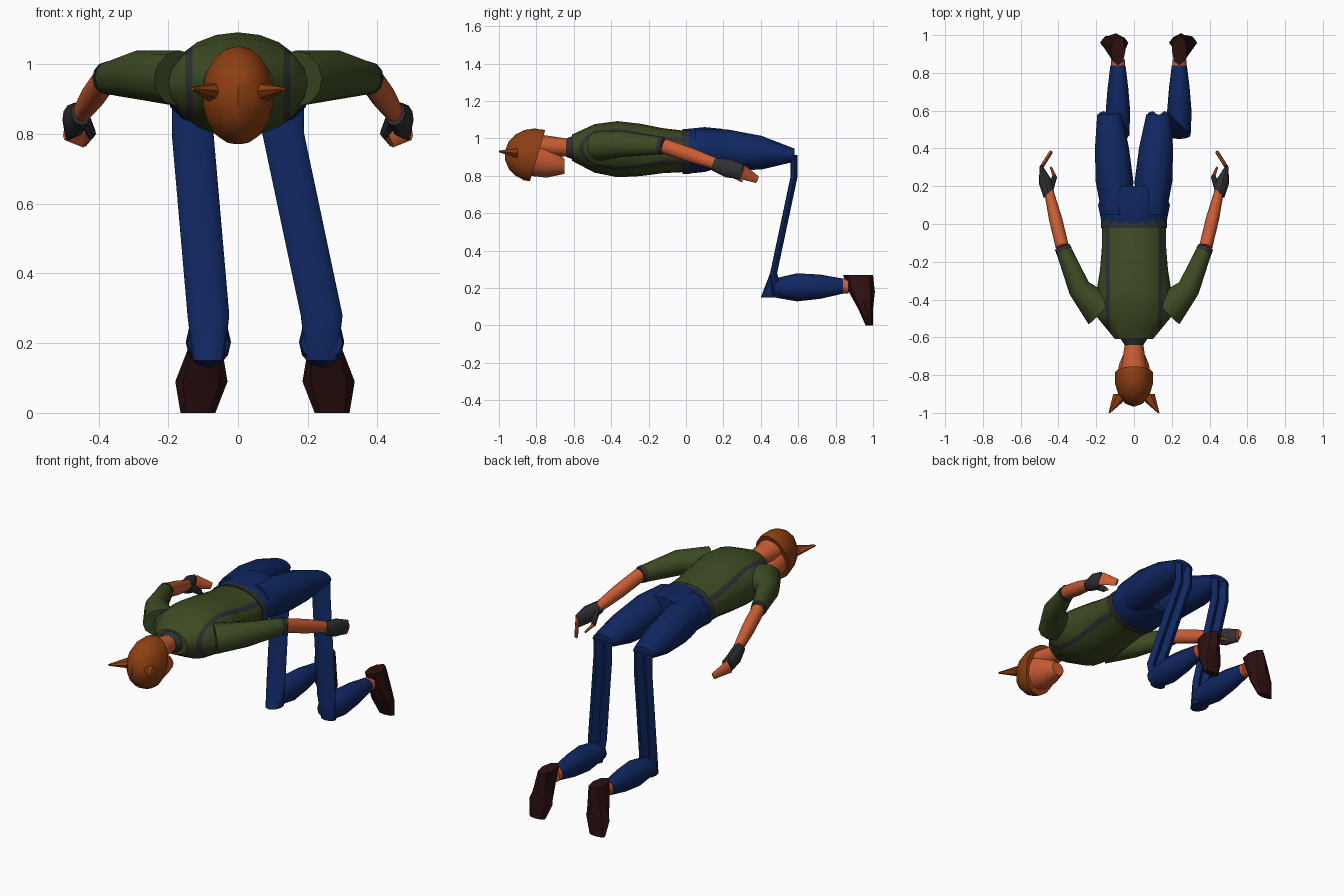
import bpy, bmesh
from math import sin, cos, pi
from mathutils import Vector, Matrix

cube = bpy.data.objects.get("Cube")
if cube:
    bpy.data.objects.remove(cube)


def material(name, *rgb):
    mat = bpy.data.materials.new(name)
    mat.use_nodes = True
    mat.diffuse_color = (*rgb, 1)
    shader = mat.node_tree.nodes["Principled BSDF"]
    shader.inputs["Base Color"].default_value = mat.diffuse_color
    return mat


green = material("shirt green", .047, .07, .017)
grey = material("trim grey", .03, .03, .035)
blue = material("trouser blue", .005, .02, .12)
skin = material("skin", .6, .11, .034)
orange = material("hair orange", .27, .05, .006)
maroon = material("shoe maroon", .027, .005, .005)
X, Y, Z = Matrix.Identity(3)


def finish(name, bm, *materials):
    """Turn a bmesh into a named object in the scene."""
    bmesh.ops.recalc_face_normals(bm, faces=bm.faces)
    mesh = bpy.data.meshes.new(name)
    bm.to_mesh(mesh)
    bm.free()
    for mat in materials:
        mesh.materials.append(mat)
    obj = bpy.data.objects.new(name, mesh)
    bpy.context.collection.objects.link(obj)


def cut(bm, point, normal, **options):
    """Slice the whole mesh along a plane and return the cut edges."""
    geometry = bm.verts[:] + bm.edges[:] + bm.faces[:]
    result = bmesh.ops.bisect_plane(bm, geom=geometry, plane_co=point,
                                    plane_no=normal, **options)
    return [item for item in result["geom_cut"] if isinstance(item, bmesh.types.BMEdge)]


def tube_mesh(joints, sizes, axis=None, up=Z, sides=12, crease=False):
    """Skin elliptical rings, evenly spaced along the joints."""
    bm = bmesh.new()
    joints = [Vector(joint) for joint in joints]
    centres = []
    for i in range(len(sizes)):
        place = i / (len(sizes) - 1) * (len(joints) - 1)
        k = min(int(place), len(joints) - 2)
        centres.append(joints[k].lerp(joints[k + 1], place - k))
    rings = []
    for i, (width, height) in enumerate(sizes):
        following = centres[min(i + 1, len(centres) - 1)]
        along = axis or (following - centres[max(i - 1, 0)]).normalized()
        across = along.cross(up).normalized()
        over = across.cross(along)
        ring = []
        for k in range(sides):
            angle = 2 * pi * k / sides
            rise = height * sin(angle)
            # A crease folds the middle of the upper side inward
            if crease and k == sides // 4:
                rise *= -.3
            ring.append(bm.verts.new(centres[i] + across * width * cos(angle) + over * rise))
        rings.append(ring)
    for a, b in zip(rings, rings[1:]):
        for k in range(sides):
            after = (k + 1) % sides
            bm.faces.new((a[k], a[after], b[after], b[k]))
    bm.faces.new(rings[0])
    bm.faces.new(rings[-1])
    return bm


def tube(name, mat, joints, sizes, **options):
    finish(name, tube_mesh(joints, sizes, **options), mat)


# Shirt body, with suspenders sliced in as coloured strips
waist = Vector((0, 0, .93))
neck_base = Vector((0, -.61, .95))
shirt = tube_mesh([neck_base, waist],
                  [(.1, .07), (.2, .13), (.2, .15), (.18, .14), (.17, .12), (.17, .11)],
                  axis=Y, sides=20)
inner, outer = .13, .15
for offset in (-outer, -inner, inner, outer):
    cut(shirt, X * offset, X)
for face in shirt.faces:
    face.material_index = int(inner < abs(face.calc_center_median().x) < outer)
finish("shirt", shirt, green, grey)
tube("collar", grey, [neck_base - Y * .03, neck_base], [(.05, .05), (.07, .06)], axis=Y)
tube("belt", grey, [waist - Y * .02, waist + Y * .02], [(.175, .12)] * 2, axis=Y, sides=20)
tube("pelvis", blue, [waist, (0, .2, .95)], [(.17, .12), (.19, .12), (.16, .1)],
     axis=Y, sides=16)

# Face looking down, and the neck
tube("neck", skin, [neck_base, (0, -.78, .96)], [(.045, .045), (.07, .06)], axis=Y)
tube("face", skin, [(0, -.65, .85), (0, -.84, .91)],
     [(.04, .04), (.08, .09), (.09, .11)], axis=Y)

# Hair cap, trimmed along a sloping hairline
hair = bmesh.new()
bmesh.ops.create_uvsphere(hair, u_segments=14, v_segments=9, radius=1)
bmesh.ops.scale(hair, vec=(.105, .16, .143), verts=hair.verts)
bmesh.ops.translate(hair, vec=(0, -.81, .91), verts=hair.verts)
rim = cut(hair, (0, -.79, .92), Y - Z * .3, clear_outer=True)
bmesh.ops.holes_fill(hair, edges=rim)
finish("hair", hair, orange)

# Limbs are laid out on the left and mirrored; the feet both swing to the left
for side, sign, foot, spike in (("left", 1, .24, .03), ("right", -1, .085, .06)):
    def part(name, mat, joints, sizes, **options):
        mirrored = [(sign * x, y, z) for x, y, z in joints]
        tube(side + "_" + name, mat, mirrored, sizes, **options)

    part("hair_point", orange, [(.06, -.9, .92), (.13, -1, .93)],
         [(.05, .03), (.005, .005)], axis=Y, sides=6)

    # Sleeve and forearm
    shoulder = Vector((.17, -.46, .96))
    upper_arm = Vector((.29, -.34, .97))
    elbow = Vector((.38, -.12, .96))
    wrist = Vector((.45, .17, .86))
    part("sleeve", green, [shoulder, upper_arm, elbow], [(.1, .08), (.06, .07), (.04, .045)])
    part("cuff", grey, [elbow.lerp(upper_arm, .1), elbow], [(.044, .049), (.041, .046)])
    part("forearm", skin, [elbow, wrist], [(.035, .04), (.035, .04), (.025, .03)])

    # Gloved hand with curled fingers and a thumb
    knuckles = Vector((.49, .3, .82))
    thumb_joint = Vector((.42, .25, .8))
    part("glove", grey, [wrist - Y * .02, knuckles], [(.03, .035), (.035, .05), (.01, .04)])
    part("fingers", skin, [knuckles, (.44, .38, .78)], [(.01, .04), (.01, .02)], sides=8)
    part("thumb_glove", grey, [wrist, thumb_joint], [(.02, .025), (.013, .016)], sides=8)
    part("thumb", skin, [thumb_joint, (.44, .3, .77)], [(.01, .01), (.006, .006)], sides=8)

    # Thigh, thin creased shin and calf
    knee = Vector((.13, .58, .91))
    heel = Vector((foot, .47, .2))
    ankle = Vector((foot, .84, .21))
    part("thigh", blue, [(.09, .05, .95), knee],
         [(.08, .1), (.1, .11), (.09, .09), (.065, .035)], axis=Y)
    part("shin", blue, [knee, knee - Z * .11, heel + Z * .08, (foot, .52 - spike, .15)],
         [(.06, .02)] * 3 + [(.045, spike)], axis=-Z, up=Y, crease=True)
    part("calf", blue, [heel, ankle],
         [(.06, .05), (.065, .075), (.055, .065), (.04, .04)], axis=Y)
    part("ankle", skin, [ankle - Y * .02, ankle + Y * .03], [(.037, .04)] * 2, axis=Y)

    # Shoe with its toe pointing down and its sole facing back
    part("shoe", maroon, [(foot, .92, .27), (foot + .03, .98, 0)],
         [(.04, .08), (.05, .07), (.075, .04), (.05, .02)], axis=-Z, up=Y, sides=8)

# Soft shading that keeps the hard creases
for obj in bpy.context.scene.objects:
    if obj.type == "MESH":
        obj.select_set(True)
        bpy.context.view_layer.objects.active = obj
bpy.ops.object.shade_smooth_by_angle(angle=.6)
